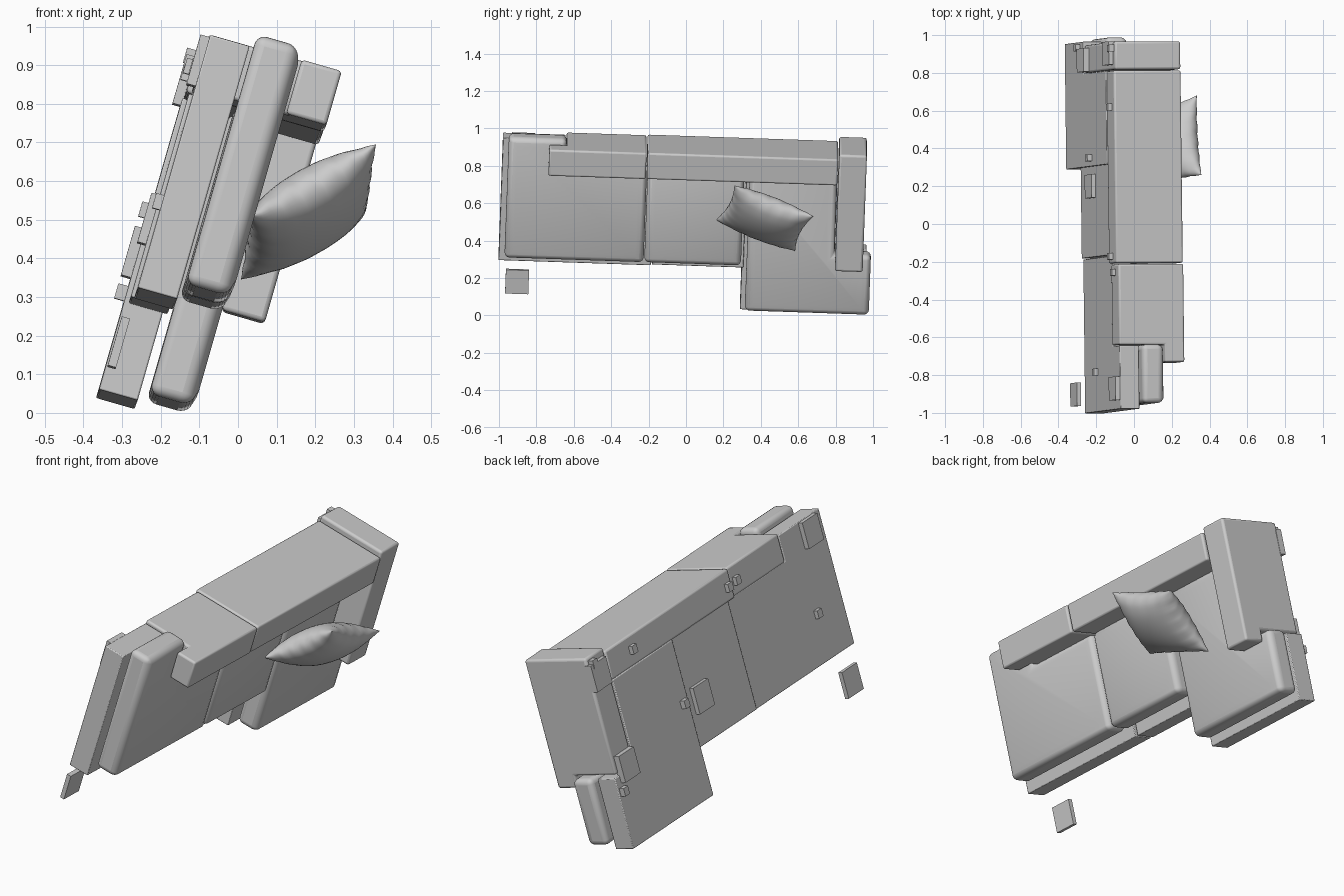
import bpy, bmesh, math
from mathutils import Vector, Matrix

if "Cube" in bpy.data.objects:
    bpy.data.objects.remove(bpy.data.objects["Cube"])

# Tilted sofa frame: u = length, v = depth (front to back), w = sofa's own up
L = Vector((-0.012, 1, -0.034)).normalized()
D = Vector((0.2756, 0.036, 0.9613))
D = (D - L * D.dot(L)).normalized()
N = L.cross(D)
FRAME = Matrix((L, D, N)).transposed().to_4x4()


def finish(bm, name, matrix=None):
    bmesh.ops.recalc_face_normals(bm, faces=bm.faces)
    me = bpy.data.meshes.new(name)
    bm.to_mesh(me)
    bm.free()
    ob = bpy.data.objects.new(name, me)
    bpy.context.collection.objects.link(ob)
    if matrix:
        ob.matrix_world = matrix
    bpy.ops.object.select_all(action='DESELECT')
    ob.select_set(True)
    bpy.context.view_layer.objects.active = ob
    return ob


def slab(name, pts, lo, hi, axes="uvw", bevel=0.006, seg=2, crown=0.0):
    """Outline in the first two axes, extruded along the third."""
    idx = ["uvw".index(a) for a in axes]

    def co(a, b, c):
        p = [0, 0, 0]
        for i, val in zip(idx, (a, b, c)):
            p[i] = val
        return p
    bm = bmesh.new()
    low = [bm.verts.new(co(a, b, lo)) for a, b in pts]
    top = [bm.verts.new(co(a, b, hi)) for a, b in pts]
    bm.faces.new(low)
    cap = bm.faces.new(top)
    n = len(pts)
    for i in range(n):
        j = (i + 1) % n
        bm.faces.new((low[i], low[j], top[j], top[i]))
    bmesh.ops.recalc_face_normals(bm, faces=bm.faces)
    if crown:
        bmesh.ops.inset_region(bm, faces=[cap], thickness=0.065, depth=crown)
    ob = finish(bm, name, FRAME)
    if bevel:
        m = ob.modifiers.new("soft_edges", 'BEVEL')
        m.width, m.segments, m.limit_method = bevel, seg, 'ANGLE'
        m.angle_limit = math.radians(40)
        bpy.ops.object.shade_smooth_by_angle(angle=math.radians(40))
    return ob


def rect(a0, a1, b0, b1):
    return [(a0, b0), (a1, b0), (a1, b1), (a0, b1)]


# Base plinths
slab("base_left", [(-1.01, .204), (-.195, .204), (-.195, .755), (-.675, .755),
                   (-.675, .885), (-1.01, .885)], -.341, -.235, bevel=.004)
slab("base_middle", rect(-.19, .30, .206, .755), -.350, -.245, bevel=.004)
slab("base_chaise", [(.29, -.03), (.955, -.03), (.955, .325), (.785, .325),
                     (.785, .755), (.29, .755)], -.362, -.258, bevel=.004)

# Seat cushions, the end ones wrapping round the back and the arm
slab("seat_left", [(-.98, .25), (-.236, .25), (-.236, .755), (-.67, .755),
                   (-.67, .922), (-.98, .922)], -.224, -.115, bevel=.026, seg=5, crown=.014)
slab("seat_middle", rect(-.232, .285, .25, .755), -.226, -.116,
     bevel=.026, seg=5, crown=.014)
slab("seat_chaise", [(.315, -.003), (.978, -.003), (.978, .33), (.782, .33),
                     (.782, .755), (.315, .755)], -.234, -.126, bevel=.026, seg=5, crown=.014)

# Backrests and arm, notched for the cushions
slab("back_left", [(-.67, -.345), (-.243, -.345), (-.243, .013), (-.763, .013),
                   (-.763, -.095), (-.67, -.095)], .752, .898, axes="uwv", bevel=.01, seg=3)
slab("back_right", rect(-.237, .782, -.358, .011), .752, .898, axes="uwv", bevel=.01, seg=3)
slab("arm", [(.335, -.358), (.922, -.358), (.922, .004), (.273, .004),
             (.273, -.112), (.335, -.112)], .787, .935, axes="vwu", bevel=.012, seg=3)

# Feet: large square pads, one detached, and small blocks under the base
for i, (u, v, w) in enumerate([(-.905, .057, -.36), (-.90, .815, -.365),
                               (.185, .425, -.372), (.855, .355, -.388), (.875, .82, -.382)]):
    slab(f"foot_pad_{i}", rect(u - .062, u + .062, v - .066, v + .066),
         w, w + (.022 if i == 0 else .035), bevel=0)
for i, (u, v, w) in enumerate([(-.80, .44, -.362), (-.20, .82, -.38), (-.285, .82, -.366),
                               (.335, .45, -.388), (.59, .83, -.38), (.925, .25, -.388),
                               (.90, .885, -.385)]):
    slab(f"small_foot_{i}", rect(u - .018, u + .018, v - .02, v + .02),
         w, w + .045, bevel=0)

# Throw pillow: two puffed sheets meeting in a pinched seam
A, B = Vector((.355, .265, .70)), Vector((.335, .675, .525))
C, E = Vector((.035, .155, .505)), Vector((.005, .59, .35))
mid = (A + B + C + E) / 4
S = (A + B - C - E) / 4
T = (B + E - A - C) / 4
nrm = S.cross(T).normalized()
bm = bmesh.new()
n = 28
for side in (1, -1):
    grid = []
    for i in range(n + 1):
        row = []
        for j in range(n + 1):
            s, t = -math.cos(math.pi * i / n), -math.cos(math.pi * j / n)
            puff = ((1 - s * s) * (1 - t * t)) ** 0.5
            edge = max(abs(s), abs(t)) ** 6
            wr = .006 * edge * (math.sin(19 * s + 2) * (1 - s * s) + math.sin(17 * t) * (1 - t * t))
            ps = s * (1 - .10 * (1 - t * t) * s * s)
            pt = t * (1 - .10 * (1 - s * s) * t * t)
            row.append(bm.verts.new(mid + S * ps + T * pt + nrm * (side * .088 * puff + wr)))
        grid.append(row)
    for i in range(n):
        for j in range(n):
            bm.faces.new((grid[i][j], grid[i + 1][j], grid[i + 1][j + 1], grid[i][j + 1]))
bmesh.ops.remove_doubles(bm, verts=bm.verts, dist=1e-5)
finish(bm, "throw_pillow")
bpy.ops.object.shade_smooth_by_angle(angle=math.radians(60))
